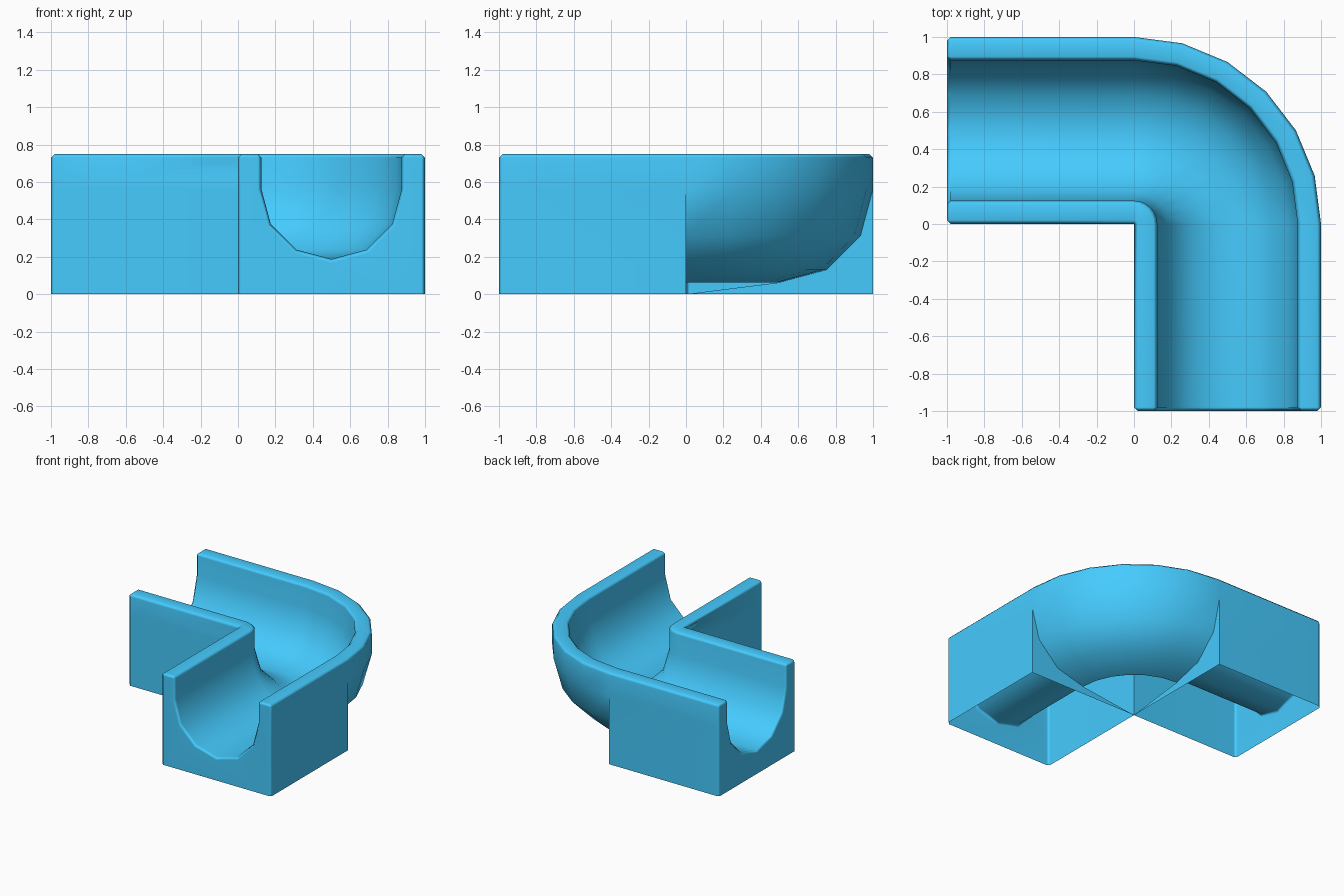
import bpy, bmesh
from math import sin, cos, pi, radians

if "Cube" in bpy.data.objects:
    bpy.data.objects.remove(bpy.data.objects["Cube"])

B = 0.02          # edge chamfer
H, ZC = 0.75, 0.5625   # rim height, channel axis height
RI, RO = 0.375, 0.5    # channel radius, outer underside radius


def arc(r, a0, a1, n):
    return [(0.5 + r * cos(radians(a0 + (a1 - a0) * i / n)),
             ZC + r * sin(radians(a0 + (a1 - a0) * i / n))) for i in range(n + 1)]


def mirrored(left, middle):
    return left + middle + [(1 - r, z) for r, z in reversed(left)]


# upper cross-section from inner wall to outer wall: full size, and shrunk for the chamfered ends
lo = 0.5 - RI
full = mirrored([(0, ZC), (0, H - B), (B, H), (lo - B, H), (lo, H - B)], arc(RI, 180, 360, 6))
end = mirrored([(B, ZC), (B, H - B), (B, H - B), (lo - B, H - B), (lo - B, H - B)],
               arc(RI + B, 180, 360, 6))
arm_full = [(0, 0)] + full + [(1, 0)]
arm_end = [(B, 0)] + end + [(1 - B, 0)]
under = arc(RO, 0, -90, 3)

bm = bmesh.new()


def ring(section, place):
    return [bm.verts.new(place(r, z)) for r, z in section]


def bridge(rings):
    for a, b in zip(rings, rings[1:]):
        for i in range(len(a) - 1):
            bm.faces.new((a[i], a[i + 1], b[i + 1], b[i]))


def on_left(x):
    return lambda r, z: (x, r, z)


def on_front(y):
    return lambda r, z: (r, y, z)


def on_bend(t):
    return lambda r, z: (r * cos(t), r * sin(t), z)


# two straight arms, open underneath, with end walls and part walls at the bend
for place in (on_left, on_front):
    tip = ring(arm_end, place(-1))
    bridge([tip, ring(arm_full, place(-1 + B)), ring(arm_full, place(0))])
    bm.faces.new(tip)
    bm.faces.new(ring([(0, 0), (1, 0)] + under, place(0)))

# quarter-turn bend with rounded outer underside
bridge([ring(full + under[1:], on_bend(pi / 2 * (1 - i / 6))) for i in range(7)])

bmesh.ops.remove_doubles(bm, verts=bm.verts, dist=1e-4)
bmesh.ops.dissolve_degenerate(bm, edges=bm.edges, dist=1e-5)
bmesh.ops.recalc_face_normals(bm, faces=bm.faces)
top = max(bm.faces, key=lambda f: f.calc_center_median().z)
if top.normal.z < 0:
    bmesh.ops.reverse_faces(bm, faces=bm.faces)

me = bpy.data.meshes.new("curved_channel")
bm.to_mesh(me)
bm.free()
ob = bpy.data.objects.new("curved_channel", me)
bpy.context.collection.objects.link(ob)

mat = bpy.data.materials.new("blue")
mat.diffuse_color = (0.06, 0.6, 1.0, 1)
mat.use_nodes = True
mat.node_tree.nodes["Principled BSDF"].inputs["Base Color"].default_value = mat.diffuse_color
me.materials.append(mat)

bpy.context.view_layer.objects.active = ob
ob.select_set(True)
bpy.ops.object.shade_smooth_by_angle(angle=radians(50))
wn = ob.modifiers.new("weighted_normals", 'WEIGHTED_NORMAL')
wn.keep_sharp = True
